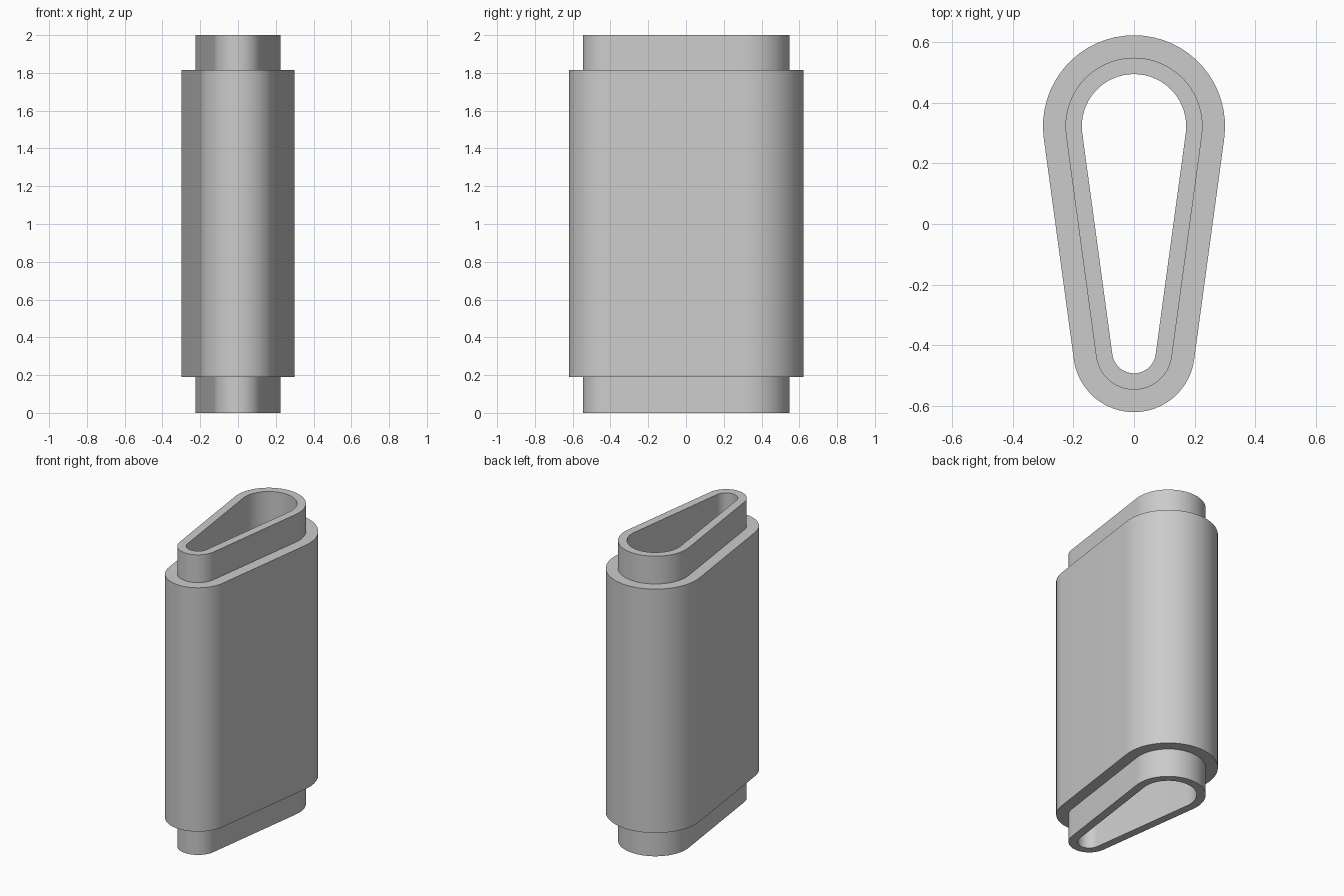
import bpy, bmesh
from math import asin, pi, cos, sin

cube = bpy.data.objects.get("Cube")
if cube:
    bpy.data.objects.remove(cube)

BACK_Y, BACK_R = 0.322, 0.30
FRONT_Y, FRONT_R = -0.42, 0.20
TILT = asin((BACK_R - FRONT_R) / (BACK_Y - FRONT_Y))
STEPS = 32


def arc(cy, radius, start, end):
    angles = [start + (end - start) * i / STEPS for i in range(STEPS + 1)]
    return [(radius * cos(a), cy + radius * sin(a)) for a in angles]


def teardrop(inset):
    """Large back arc and small front arc joined by tangent sides."""
    return (arc(BACK_Y, BACK_R - inset, -TILT, pi + TILT)
            + arc(FRONT_Y, FRONT_R - inset, pi + TILT, 2 * pi - TILT))


# Wall section as (inset, height): bore, stepped necks and thick body
COLLAR, BORE = 0.074, 0.128
section = [(BORE, 0), (COLLAR, 0), (COLLAR, 0.19), (0, 0.19),
           (0, 1.815), (COLLAR, 1.815), (COLLAR, 2), (BORE, 2)]

bm = bmesh.new()
rings = [[bm.verts.new((x, y, z)) for x, y in teardrop(inset)]
         for inset, z in section]
for k, low in enumerate(rings):
    high = rings[(k + 1) % len(rings)]
    for i in range(len(low)):
        j = (i + 1) % len(low)
        bm.faces.new((low[i], low[j], high[j], high[i]))
bmesh.ops.recalc_face_normals(bm, faces=bm.faces)

mesh = bpy.data.meshes.new("stepped_sleeve")
bm.to_mesh(mesh)
bm.free()
sleeve = bpy.data.objects.new("stepped_sleeve", mesh)
bpy.context.collection.objects.link(sleeve)

# Plain grey finish
grey = bpy.data.materials.new("plain_grey")
grey.use_nodes = True
colour = (0.6, 0.6, 0.6, 1)
grey.diffuse_color = colour
grey.node_tree.nodes["Principled BSDF"].inputs["Base Color"].default_value = colour
mesh.materials.append(grey)

# Smooth curves with crisp rims
bpy.ops.object.select_all(action="DESELECT")
sleeve.select_set(True)
bpy.context.view_layer.objects.active = sleeve
bpy.ops.object.shade_smooth_by_angle(angle=pi / 6)
